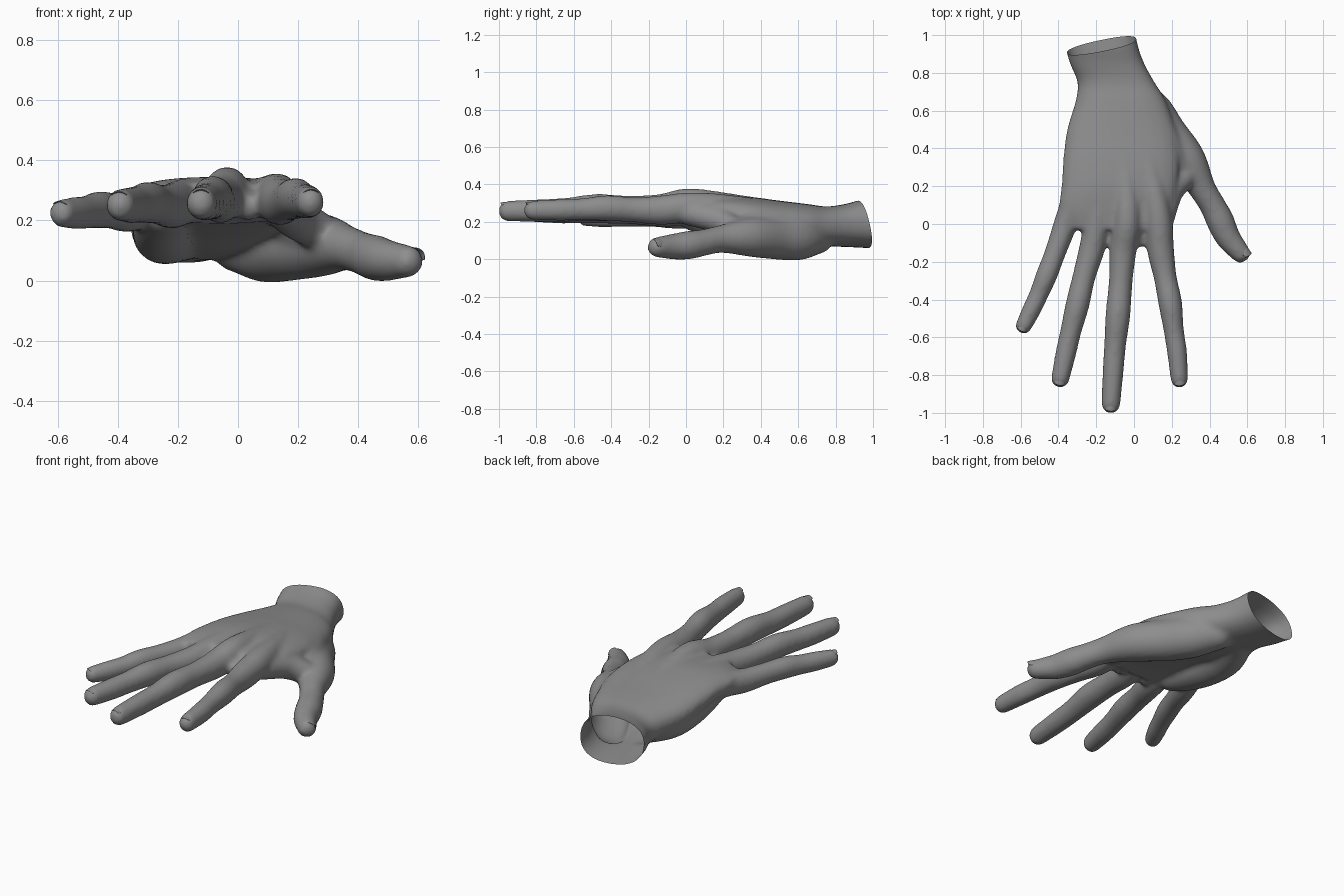
import bpy, bmesh
from math import sin, cos, pi, copysign, hypot
from mathutils import Vector

cube = bpy.data.objects.get("Cube")
if cube:
    bpy.data.objects.remove(cube, do_unlink=True)

skin = bpy.data.materials.new("matte_grey")
skin.use_nodes = True
GREY = (0.27, 0.27, 0.27, 1)
skin.diffuse_color = GREY
skin.node_tree.nodes["Principled BSDF"].inputs["Base Color"].default_value = GREY

SIDES, STEPS = 24, 5
GROW = 0.006  # makes up for the shrinkage of the softening


def spline(rows):
    """Catmull-Rom interpolation of rows of numbers."""
    pts = [Vector(r) for r in rows]
    pts = [2 * pts[0] - pts[1]] + pts + [2 * pts[-1] - pts[-2]]
    out = []
    for a, b, c, d in zip(pts, pts[1:], pts[2:], pts[3:]):
        for i in range(STEPS):
            t = i / STEPS
            out.append(b + (c - a) * t / 2 + (a - b * 2.5 + c * 2 - d / 2) * t * t
                       + ((b - c) * 3 + d - a) * t ** 3 / 2)
    return out + [pts[-2]]


def loft(bm, rings):
    """Skin a list of point rings and close both ends."""
    loops = [[bm.verts.new(p) for p in ring] for ring in rings]
    for a, b in zip(loops, loops[1:]):
        for i in range(SIDES):
            j = (i + 1) % SIDES
            bm.faces.new((a[i], a[j], b[j], b[i]))
    bm.faces.new(loops[0][::-1])
    bm.faces.new(loops[-1])


def tube(bm, rows, tall=1.0):
    """Rounded limb through rows of (x, y, z, radius)."""
    path = spline(rows)
    for p in path:
        p.w += GROW
    for end in (0, -1):
        p, q = path[end], path[1 if end == 0 else -2]
        d = (p.xyz - q.xyz).normalized()
        cap = []
        for k in range(1, 6):
            a = k / 5 * pi / 2 * 0.97
            c = p.xyz + d * p.w * sin(a)
            cap.append(Vector((*c, p.w * cos(a) ** .85)))
        path = cap[::-1] + path if end == 0 else path + cap
    rings = []
    for i, p in enumerate(path):
        d = (path[min(i + 1, len(path) - 1)].xyz - path[max(i - 1, 0)].xyz).normalized()
        side = d.cross(Vector((0, 0, 1))).normalized()
        up = side.cross(d)
        rings.append([p.xyz + p.w * (side * cos(t) + up * sin(t) * tall)
                      for t in (2 * pi * k / SIDES for k in range(SIDES))])
    loft(bm, rings)


def finish(name, bm):
    bmesh.ops.recalc_face_normals(bm, faces=bm.faces)
    mesh = bpy.data.meshes.new(name)
    bm.to_mesh(mesh)
    bm.free()
    mesh.materials.append(skin)
    mesh.polygons.foreach_set("use_smooth", [True] * len(mesh.polygons))
    ob = bpy.data.objects.new(name, mesh)
    bpy.context.scene.collection.objects.link(ob)
    return ob


body = bmesh.new()

# Palm and wrist: y, left x, right x, middle z, half thickness
palm = [(1.1, -.43, -.01, .19, .14), (.95, -.37, .02, .19, .13), (.85, -.34, .055, .18, .115),
        (.75, -.3, .11, .175, .107), (.65, -.31, .17, .185, .11), (.5, -.355, .22, .205, .108),
        (.35, -.375, .24, .235, .098), (.2, -.385, .23, .255, .09), (.08, -.395, .21, .26, .078),
        (-.03, -.34, .2, .258, .068)]
rings = []
for y, xa, xb, z, h in spline(palm):
    ring = []
    for k in range(SIDES):
        c, s = cos(2 * pi * k / SIDES), sin(2 * pi * k / SIDES)
        ring.append(Vector(((xa + xb) / 2 + (xb - xa) / 2 * copysign(abs(c) ** .85, c), y,
                            z + h * copysign(abs(s) ** .85, s))))
    rings.append(ring)
loft(body, rings)

# Fingers from the back of the palm through the knuckles to the tips
fingers = {
    "index": [(.02, .5, .245, .05), (.1, .2, .275, .06), (.13, .02, .278, .066),
              (.14, -.13, .262, .066), (.165, -.28, .264, .055), (.192, -.42, .273, .057),
              (.21, -.56, .266, .048), (.228, -.68, .263, .047), (.24, -.82, .261, .041)],
    "middle": [(-.06, .5, .245, .05), (-.04, .2, .285, .06), (-.037, .01, .297, .068),
               (-.057, -.13, .27, .066), (-.07, -.3, .27, .057), (-.085, -.48, .276, .06),
               (-.1, -.64, .264, .052), (-.11, -.77, .26, .05), (-.122, -.952, .257, .044)],
    "ring": [(-.13, .5, .24, .05), (-.17, .2, .262, .06), (-.195, .02, .26, .063),
             (-.22, -.12, .248, .063), (-.265, -.28, .253, .055), (-.3, -.43, .26, .057),
             (-.335, -.57, .253, .05), (-.36, -.68, .251, .049), (-.39, -.817, .251, .043)],
    "little": [(-.2, .5, .235, .05), (-.285, .25, .245, .06), (-.33, .1, .24, .058),
               (-.37, -.02, .228, .056), (-.42, -.16, .232, .05), (-.462, -.27, .235, .051),
               (-.503, -.37, .227, .045), (-.54, -.45, .224, .044), (-.583, -.537, .224, .038)],
}
for rows in fingers.values():
    tube(body, rows, 1.1)

# Webs between the finger roots
for x, y, z in ((.035, -.075, .255), (-.14, -.065, .245), (-.28, .035, .23)):
    tube(body, [(x + .01, y + .2, z + .015, .055), (x, y + .08, z + .005, .05), (x, y, z - .01, .04)])

# Thumb with its fleshy base
tube(body, [(.0, .7, .115, .08), (.09, .6, .107, .104), (.168, .48, .113, .105),
            (.278, .34, .118, .096), (.36, .19, .108, .067), (.415, .1, .09, .063),
            (.455, .02, .076, .068), (.497, -.07, .067, .061), (.562, -.152, .064, .047)], 1.03)
# Outer heel of the hand
tube(body, [(-.17, .68, .155, .08), (-.24, .5, .152, .093), (-.255, .32, .165, .09),
            (-.255, .15, .2, .082), (-.24, .04, .225, .07)])
# Web of the thumb and the slope from it to the back of the hand
tube(body, [(.14, .0, .25, .06), (.19, .17, .21, .065), (.265, .25, .165, .06)])
tube(body, [(.0, .72, .175, .08), (.1, .56, .19, .085), (.18, .4, .185, .08), (.255, .28, .16, .06)])

# Fuse the limbs into one soft skin
raw = finish("hand_raw", body)
remesh = raw.modifiers.new("fuse", "REMESH")
remesh.mode = "VOXEL"
remesh.voxel_size = 0.012
soft = raw.modifiers.new("soften", "SMOOTH")
soft.factor, soft.iterations = 0.5, 12
graph = bpy.context.evaluated_depsgraph_get()
hand = bmesh.new()
hand.from_mesh(raw.evaluated_get(graph).to_mesh())
bpy.data.objects.remove(raw, do_unlink=True)

# Open the wrist with a slanted cut
bmesh.ops.bisect_plane(hand, geom=hand.verts[:] + hand.edges[:] + hand.faces[:],
                       plane_co=(0, 1.025, 0), plane_no=(-.21, 1, .24), clear_outer=True)
finish("hand", hand)


# Nails: slim squarish shells set into the tips
def nail(name, tip, back, radius, face):
    d = (tip - back).normalized()
    side = d.cross(face).normalized()
    up = side.cross(d)
    bm = bmesh.new()
    bmesh.ops.create_uvsphere(bm, u_segments=24, v_segments=12, radius=1)
    for v in bm.verts:
        x, y, z = v.co
        square = (hypot(x, y) / max(abs(x), abs(y), 1e-6)) ** .6
        x, y = x * square, y * square
        v.co = (tip + d * radius * (y * .95 - .05) + side * x * radius * .68
                + up * radius * (1.03 + z * .08 - .3 * x * x))
    finish(name, bm)


for key, rows in fingers.items():
    nail(key + "_nail", Vector(rows[-1][:3]), Vector(rows[-2][:3]), rows[-1][3], Vector((0, 0, 1)))
nail("thumb_nail", Vector((.562, -.152, .064)), Vector((.497, -.07, .067)), .047, Vector((.6, .4, .7)))
